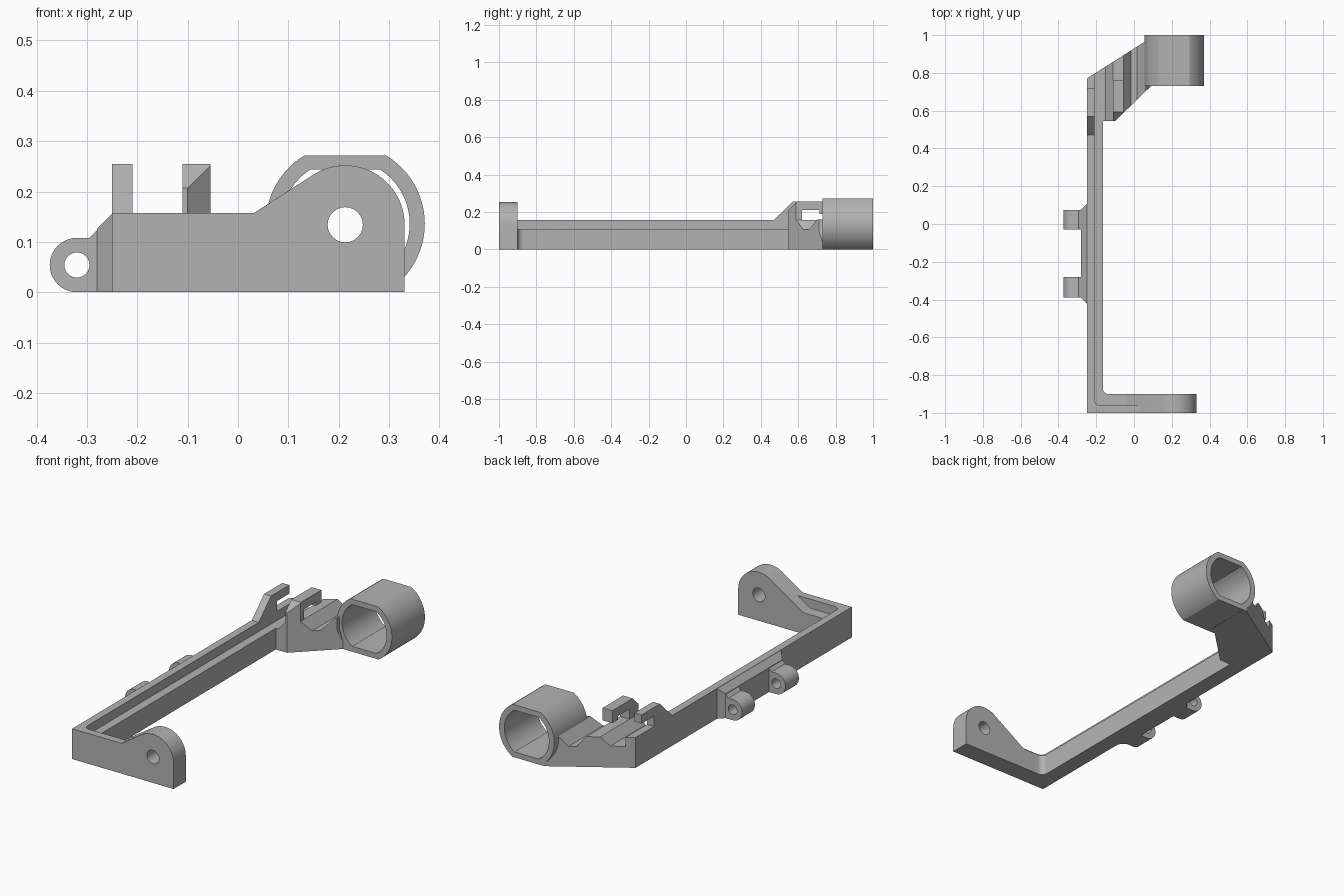
import bpy, bmesh, math

if "Cube" in bpy.data.objects:
    bpy.data.objects.remove(bpy.data.objects["Cube"])

grey = bpy.data.materials.new("plain_grey")
grey.use_nodes = True
COLOUR = (0.45, 0.45, 0.45, 1)
grey.diffuse_color = COLOUR
grey.node_tree.nodes["Principled BSDF"].inputs["Base Color"].default_value = COLOUR


def arc(cx, cy, r, start, end, n=24):
    angles = [math.radians(start + (end - start) * i / n) for i in range(n + 1)]
    return [(cx + r * math.cos(a), cy + r * math.sin(a)) for a in angles]


def prism(name, points, axis, low, high):
    """Extrude a flat outline along an axis; the outline uses the other two axes in order."""
    def place(p, d):
        c = list(p)
        c.insert("xyz".index(axis), d)
        return c
    bm = bmesh.new()
    a = [bm.verts.new(place(p, low)) for p in points]
    b = [bm.verts.new(place(p, high)) for p in points]
    bm.faces.new(a)
    bm.faces.new(b[::-1])
    for i in range(len(a)):
        j = (i + 1) % len(a)
        bm.faces.new((a[i], b[i], b[j], a[j]))
    bmesh.ops.recalc_face_normals(bm, faces=bm.faces)
    mesh = bpy.data.meshes.new(name)
    bm.to_mesh(mesh)
    bm.free()
    mesh.materials.append(grey)
    obj = bpy.data.objects.new(name, mesh)
    bpy.context.collection.objects.link(obj)
    return obj


def combine(obj, tool, operation):
    """Apply a boolean and discard the tool."""
    mod = obj.modifiers.new("cut", 'BOOLEAN')
    mod.object, mod.operation, mod.solver = tool, operation, 'EXACT'
    bpy.context.view_layer.objects.active = obj
    bpy.ops.object.modifier_apply(modifier=mod.name)
    bpy.data.objects.remove(tool)
    return obj


def bore(obj, x, z, r, low, high):
    return combine(obj, prism("bore", arc(x, z, r, 0, 345, 23), "y", low, high), 'DIFFERENCE')


LEFT, TOP, LEDGE = -0.25, 0.157, 0.11
ARM_Y = 0.545
parts = []

# Long rail: low ledge inside, taller wall outside, both with a rounded corner
parts.append(prism("rail_ledge", [(LEFT, -1), (-0.1, -1), (-0.1, -0.9)]
                   + arc(-0.135, -0.87, 0.03, 270, 180, 8)
                   + [(-0.165, ARM_Y), (LEFT, ARM_Y)], "z", 0, LEDGE))
parts.append(prism("rail_wall", [(LEFT, -1), (-0.1, -1), (-0.1, -0.96)]
                   + arc(-0.18, -0.93, 0.03, 270, 180, 8)
                   + [(-0.21, ARM_Y), (LEFT, ARM_Y)], "z", LEDGE, TOP))

# Front ear with pivot hole, in two layers so the ledge runs into it
EAR_X, EAR_Z = 0.213, 0.134
ear_arc = arc(EAR_X, EAR_Z, 0.118, 0, 123)
for name, foot, low, high in (("ear_front", [(0.032, TOP), (LEFT, TOP)], -1, -0.96),
                              ("ear_back", [(-0.041, LEDGE), (-0.12, LEDGE), (-0.12, 0)], -0.96, -0.9)):
    base = [(0.331, 0)] if name == "ear_back" else [(LEFT, 0), (0.331, 0)]
    ear = prism(name, base + ear_arc + foot, "y", low, high)
    parts.append(bore(ear, EAR_X, EAR_Z, 0.035, -1.1, -0.8))


# Rear sleeve: round tube with flattened top and bottom
def flat_round(r, half):
    a = math.degrees(math.asin(half / r))
    return arc(EAR_X, 0.136, r, -a, a) + arc(EAR_X, 0.136, r, 180 - a, 180 + a)


sleeve = prism("sleeve", flat_round(0.158, 0.136), "y", 0.73, 1)
parts.append(combine(sleeve, prism("bore", flat_round(0.128, 0.108), "y", 0.6, 1.1), 'DIFFERENCE'))


# Rear arm: stepped cross-section trimmed to a slanted plan
def trim_to_plan(obj):
    plan = [(LEFT, ARM_Y), (-0.1, ARM_Y), (0.09, 0.73), (0.14, 0.73),
            (0.14, 0.999), (0.11, 0.999), (LEFT, 0.77)]
    return combine(obj, prism("plan", plan, "z", -0.1, 0.5), 'INTERSECT')


section = [(LEFT, 0), (0.13, 0), (0.09, 0.04), (0.07, 0.1), (0.07, 0.16), (0.06, 0.16),
           (0.015, 0.105), (-0.015, 0.105), (-0.055, TOP), (-0.11, TOP),
           (-0.15, LEDGE), (-0.21, LEDGE), (-0.21, TOP), (LEFT, TOP)]
parts.append(trim_to_plan(prism("rear_arm", section, "y", 0.5, 1.1)))

# Two hooked clips on the arm
parts.append(prism("outer_clip", [(0.47, TOP), (0.57, 0.255), (0.72, 0.255), (0.72, 0.21),
                                  (0.62, 0.21), (0.62, TOP)], "x", LEFT, -0.21))
inner_clip = prism("inner_clip", [(0.53, 0.15), (0.53, 0.207), (ARM_Y, 0.207), (0.593, 0.255), (0.76, 0.255),
                                  (0.76, 0.19), (0.715, 0.19), (0.715, 0.21), (0.62, 0.21),
                                  (0.62, 0.15)], "x", -0.11, -0.055)
parts.append(trim_to_plan(inner_clip))

# Side pad with bevelled ends and top
pad = prism("side_pad", [(LEFT, -0.42), (-0.28, -0.39), (-0.28, 0.075), (LEFT, 0.105)], "z", -0.1, 0.3)
pad_top = prism("pad_top", [(-0.24, 0), (-0.3, 0), (-0.3, 0.106), (LEFT, 0.156), (-0.24, 0.156)], "y", -0.6, 0.3)
parts.append(combine(pad, pad_top, 'INTERSECT'))

# Hinge knuckles on the pad
knuckle = [(LEFT, 0), (LEFT, 0.153), (-0.295, 0.108)] + arc(-0.32, 0.054, 0.054, 90, 270)
for name, low, high in (("front_knuckle", -0.39, -0.28), ("rear_knuckle", -0.03, 0.075)):
    lug = prism(name, knuckle, "y", low, high)
    parts.append(bore(lug, -0.32, 0.054, 0.025, low - 0.1, high + 0.1))

# Smooth the round faces, keep the edges crisp
bpy.ops.object.select_all(action='DESELECT')
for obj in parts:
    obj.select_set(True)
bpy.context.view_layer.objects.active = parts[0]
bpy.ops.object.shade_smooth_by_angle(angle=math.radians(28))
